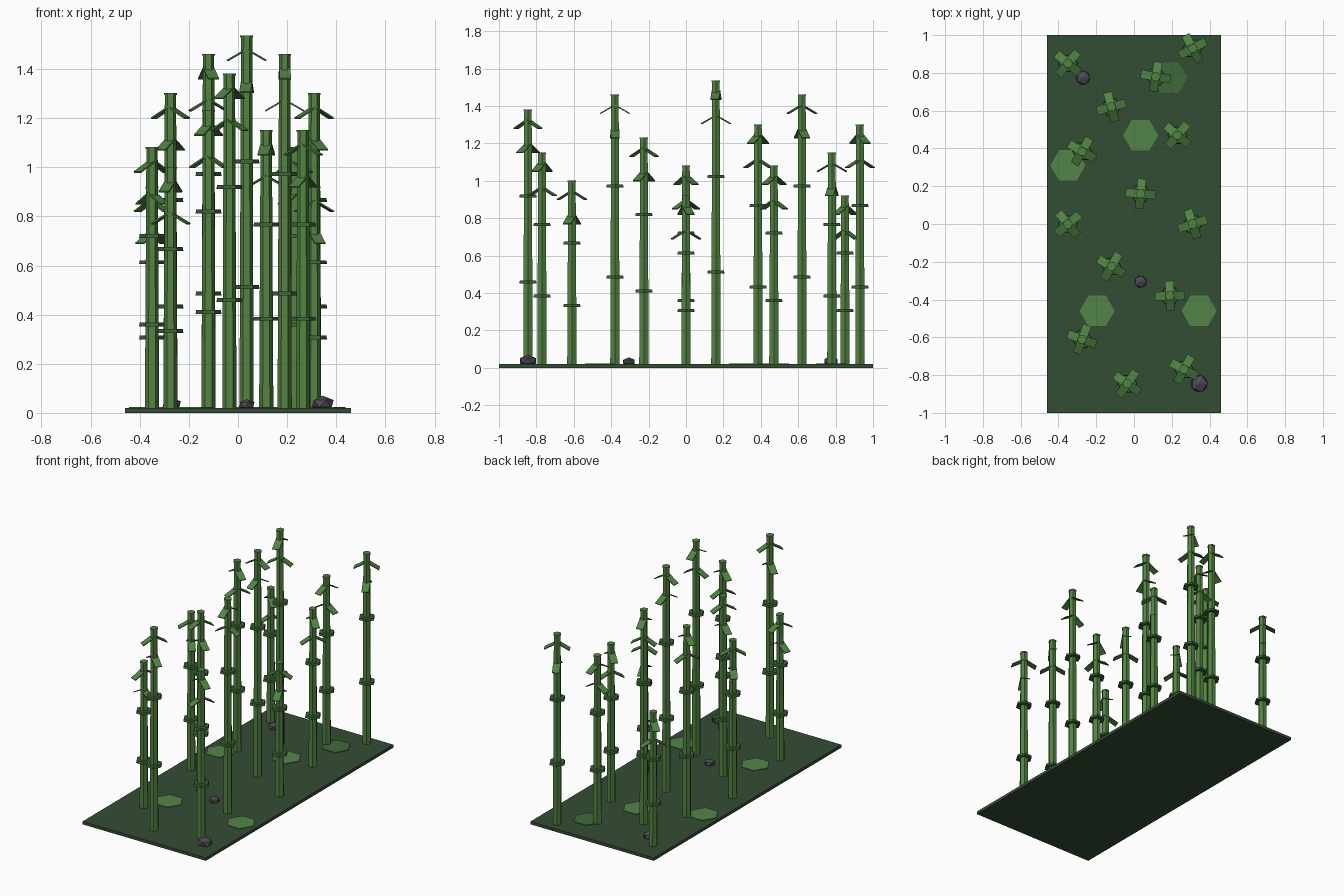
import bpy
import math
from mathutils import Matrix, Vector

cube = bpy.data.objects.get("Cube")
if cube:
    bpy.data.objects.remove(cube, do_unlink=True)


def material(name, rgb):
    # sRGB bytes to linear values
    lin = [((c / 255 + 0.055) / 1.055) ** 2.4 for c in rgb] + [1.0]
    m = bpy.data.materials.new(name)
    m.use_nodes = True
    m.diffuse_color = lin
    bsdf = m.node_tree.nodes["Principled BSDF"]
    bsdf.inputs["Base Color"].default_value = lin
    bsdf.inputs["Roughness"].default_value = 0.9
    return m


SOIL = material("dark soil green", (52, 77, 52))
STEM = material("stem green", (84, 132, 66))
NODE = material("joint green", (58, 98, 54))
LEAF = material("leaf green", (80, 132, 68))
LIGHT = material("light grass", (84, 132, 72))
MID = material("deep grass", (62, 106, 60))
ROCK = material("grey rock", (78, 74, 86))


def finish(name, mat):
    ob = bpy.context.object
    ob.name = name
    ob.data.materials.append(mat)
    return ob


def prism(name, mat, x, y, z0, height, r1, r2):
    # six-sided column with corners on the x axis
    bpy.ops.mesh.primitive_cone_add(
        vertices=6, radius1=r1, radius2=r2, depth=height,
        location=(x, y, z0 + height / 2), rotation=(0, 0, math.pi / 6))
    return finish(name, mat)


def leaf(x, y, z, yaw, droop=math.radians(30)):
    # thin blade hanging outwards from the stem
    bpy.ops.mesh.primitive_cube_add(size=1)
    ob = finish("leaf", LEAF)
    turn = (Matrix.Translation((x, y, z)) @ Matrix.Rotation(yaw, 4, 'Z')
            @ Matrix.Rotation(droop, 4, 'Y'))
    ob.matrix_world = (turn @ Matrix.Translation((0.045, 0, 0))
                       @ Matrix.Diagonal((0.09, 0.046, 0.006, 1)))


def stalk(x, y, height, angle):
    prism("stem", STEM, x, y, GROUND, height - GROUND, 0.029, 0.023)
    prism("stem_cap", STEM, x, y, height - 0.006, 0.008, 0.026, 0.026)
    for k in (1, 2):
        prism("stem_joint", NODE, x, y, height * k / 3 - 0.008, 0.016, 0.053, 0.05)
    # upper leaf pair, then a lower pair a quarter turn round
    for k in range(4):
        drop = 0.055 if k % 2 == 0 else 0.185
        leaf(x, y, height - drop, math.radians(angle + 90 * k))


# Ground slab
GROUND = 0.02
bpy.ops.mesh.primitive_cube_add(size=1, location=(0, 0, GROUND / 2))
finish("ground", SOIL).scale = (0.92, 2, GROUND)

# Grass patches
for x, y, mat in [(0.19, 0.775, MID), (0.035, 0.47, LIGHT), (-0.35, 0.31, LIGHT),
                  (-0.195, -0.46, LIGHT), (0.345, -0.46, LIGHT)]:
    prism("grass_patch", mat, x, y, GROUND, 0.004, 0.093, 0.093)

# Rocks
for x, y, r in [(-0.27, 0.775, 0.042), (0.035, -0.305, 0.036), (0.345, -0.845, 0.05)]:
    bpy.ops.mesh.primitive_ico_sphere_add(subdivisions=1, radius=r,
                                          location=(x, y, GROUND + r * 0.35))
    finish("rock", ROCK).scale.z = 0.65

# Stalks: x, y, height, direction of the upper leaves in degrees
for spec in [(-0.35, 0.85, 0.92, -40), (0.31, 0.93, 1.3, 28), (0.115, 0.78, 1.15, 80),
             (-0.12, 0.62, 1.46, 105), (0.23, 0.47, 1.08, -40), (-0.275, 0.385, 1.3, -30),
             (0.035, 0.16, 1.535, -5), (-0.35, 0, 1.08, 40), (0.31, 0, 0.92, 18),
             (-0.12, -0.225, 1.23, 60), (0.19, -0.38, 1.46, 92), (-0.275, -0.61, 1.0, 70),
             (0.265, -0.77, 1.15, -28), (-0.035, -0.845, 1.38, 55)]:
    stalk(*spec)
